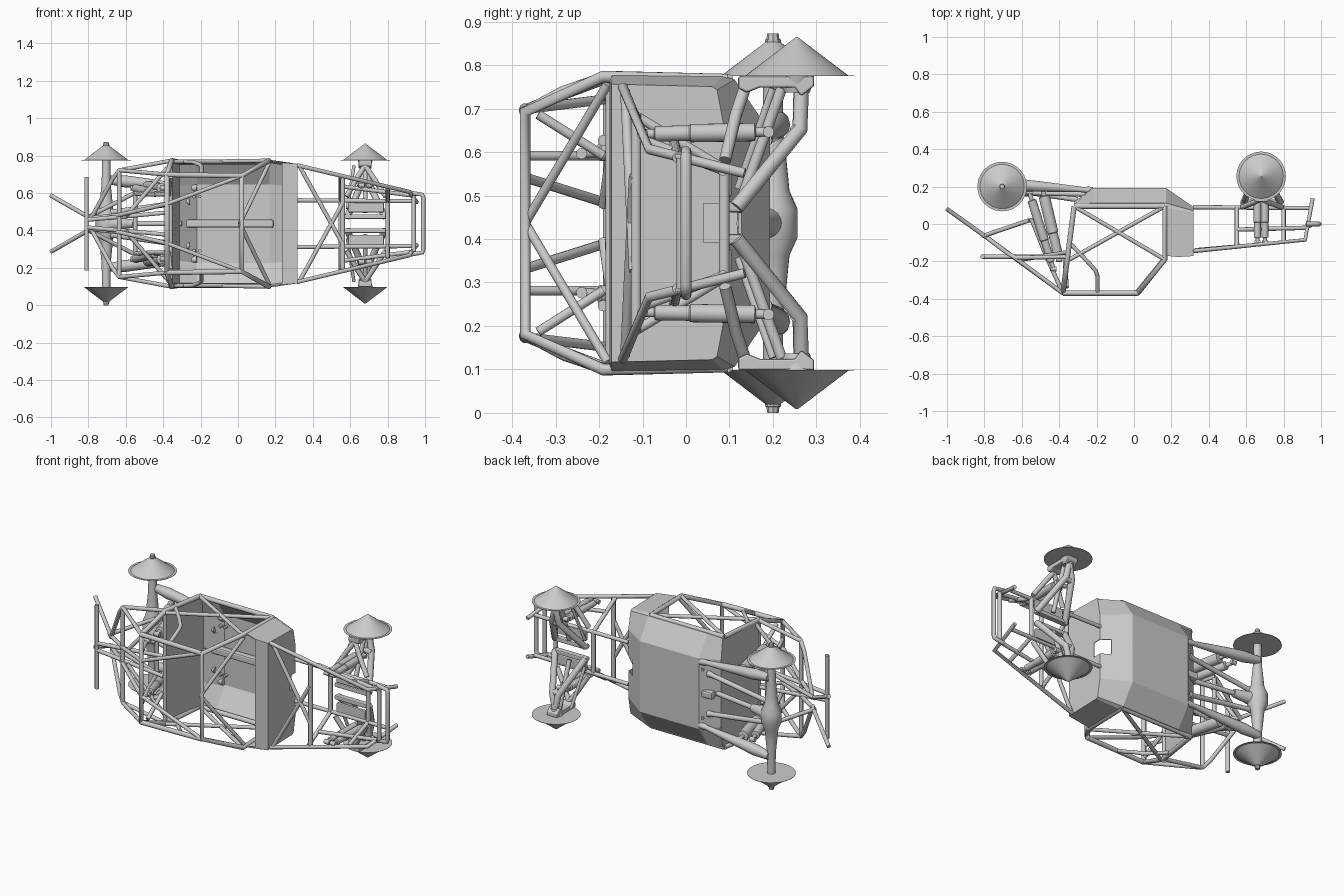
import bpy, bmesh, math
from mathutils import Vector

if "Cube" in bpy.data.objects:
    bpy.data.objects.remove(bpy.data.objects["Cube"])

C = 0.4365  # mid plane height: the buggy lies on its side, roof towards -y


def P(x, y, w, s=1):
    return Vector((x, y, C + s * w))


def mesh_object(name, bm, smooth=True):
    bmesh.ops.recalc_face_normals(bm, faces=bm.faces)
    me = bpy.data.meshes.new(name)
    bm.to_mesh(me)
    bm.free()
    ob = bpy.data.objects.new(name, me)
    bpy.context.collection.objects.link(ob)
    if smooth:
        bpy.ops.object.select_all(action='DESELECT')
        ob.select_set(True)
        bpy.context.view_layer.objects.active = ob
        bpy.ops.object.shade_smooth_by_angle(angle=math.radians(35))
    return ob


def tubes(name, paths, r=0.0125, both=True):
    """Round tubes along (x, y, w) paths, optionally mirrored in w."""
    cu = bpy.data.curves.new(name, 'CURVE')
    cu.dimensions, cu.bevel_depth, cu.bevel_resolution = '3D', r, 3
    cu.use_fill_caps = True
    for path in paths:
        for s in ((1, -1) if both else (1,)):
            sp = cu.splines.new('POLY')
            sp.points.add(len(path) - 1)
            for p, q in zip(sp.points, path):
                p.co = (*P(*q, s), 1)
    bpy.context.collection.objects.link(bpy.data.objects.new(name, cu))


def hoop(pts):
    return pts + [(x, y, -w) for x, y, w in reversed(pts)]


def lathe(name, a, b, profile, both=True, n=20):
    """Revolved part from a to b; profile = (fraction, radius)."""
    bm = bmesh.new()
    for s in ((1, -1) if both else (1,)):
        A, B = P(*a, s), P(*b, s)
        rot = (B - A).to_track_quat('Z', 'Y')
        rings = []
        for t, r in profile:
            rings.append([bm.verts.new(A.lerp(B, t) + rot @ Vector(
                (r * math.cos(k * math.tau / n), r * math.sin(k * math.tau / n), 0))) for k in range(n)])
        for r0, r1 in zip(rings, rings[1:]):
            for k in range(n):
                bm.faces.new((r0[k], r0[(k + 1) % n], r1[(k + 1) % n], r1[k]))
        bm.faces.new(rings[0])
        bm.faces.new(rings[-1])
    return mesh_object(name, bm)


def plate(name, outline, x0, x1, bevel=.005):
    """Mirrored plate: (y, w) outline extruded along x."""
    bm = bmesh.new()
    for s in (1, -1):
        f = bm.faces.new([bm.verts.new(P(x0, y, w, s)) for y, w in outline])
        new = bmesh.ops.extrude_face_region(bm, geom=[f])['geom']
        bmesh.ops.translate(bm, vec=(x1 - x0, 0, 0), verts=[g for g in new if isinstance(g, bmesh.types.BMVert)])
        bm.faces.new([v for v in f.verts]) if not f.is_valid else None
    ob = mesh_object(name, bm, False)
    m = ob.modifiers.new('bevel', 'BEVEL')
    m.width, m.segments = bevel, 2
    return ob


def box(name, lo, hi, both=True, bevel=0.006):
    bm = bmesh.new()
    for s in ((1, -1) if both else (1,)):
        a, b = P(*lo, s), P(*hi, s)
        vs = bmesh.ops.create_cube(bm, size=1)['verts']
        for v in vs:
            v.co = Vector([(a[i] + b[i]) / 2 + v.co[i] * abs(b[i] - a[i]) for i in range(3)])
    ob = mesh_object(name, bm, False)
    if bevel:
        m = ob.modifiers.new('bevel', 'BEVEL')
        m.width, m.segments = bevel, 2
    return ob


# cabin tub: lofted floor, firewall, nose face and cowl in one sheet
bm = bmesh.new()
sections = [(-.315, [(.085, .333), (.105, .323), (.12, .20)]),
            (-.22, [(.085, .335), (.11, .328), (.19, .21)]),
            (.17, [(.085, .335), (.11, .328), (.19, .21)]),
            (.315, [(.06, .312), (.07, .305), (.09, .20)])]
rows = [[bm.verts.new(P(x, y, w)) for y, w in pr] +
        [bm.verts.new(P(x, y, w, -1)) for y, w in reversed(pr)] for x, pr in sections]
for r0, r1 in zip(rows, rows[1:]):
    for k in range(5):
        bm.faces.new((r0[k], r0[k + 1], r1[k + 1], r1[k]))
fw = [bm.verts.new(P(-.365, -.175, .335, s)) for s in (1, -1)]
nose = [bm.verts.new(P(.315, -.17, .318, s)) for s in (1, -1)]
lip = [bm.verts.new(P(.235, -.175, .323, s)) for s in (1, -1)]
dash = [bm.verts.new(P(.17, -.17, .338, s)) for s in (1, -1)]
bm.faces.new([fw[0]] + rows[0] + [fw[1]])
bm.faces.new([nose[0]] + rows[3] + [nose[1]])
bm.faces.new((nose[0], nose[1], lip[1], lip[0]))
for i, e in ((0, 0), (1, 5)):
    bm.faces.new((dash[i], lip[i], nose[i], rows[3][e], rows[2][e]))
tub = mesh_object('cabin_tub', bm, False)
m = tub.modifiers.new('thickness', 'SOLIDIFY')
m.thickness, m.offset = 0.006, 0
# steering opening in the nose
cutter = box('nose_opening_cutter', (.265, .04, -.045), (.36, .15, .045), False, 0)
cutter.hide_render = True
cutter.hide_set(True)
m = tub.modifiers.new('opening', 'BOOLEAN')
m.operation, m.object = 'DIFFERENCE', cutter
# transmission tunnel and seat brackets
box('tunnel', (-.30, .145, -.022), (.19, .185, .022), False, .01)
for x in (-.235, -.205):
    lathe('seat_bolt', (x, .185, .145), (x, .165, .145), [(0, .009), (1, .009)])

# cabin cage
roof_r, roof_f = (-.38, -.37, .262), (.02, -.37, .256)
belt_r, sill_r = (-.355, -.175, .337), (-.32, .095, .33)
scr, sill_f = (.165, -.19, .337), (.165, .095, .33)
tubes('main_hoop', [hoop([sill_r, belt_r, roof_r])], .014, False)
tubes('screen_hoop', [hoop([sill_f, scr, roof_f])], .014, False)
tubes('roof_and_sill_rails', [[roof_r, roof_f], [sill_r, sill_f]], .014)
tubes('side_braces', [[(-.345, -.19, .332), sill_f], [sill_r, scr],
                      [(-.335, -.11, .333), (-.24, -.21, .33), (-.205, -.25, .316), (-.195, -.28, .306), (-.195, -.37, .258)]], .011)
tubes('roof_braces', [[roof_f, (-.38, -.37, .105)], [(.01, -.37, 0), (.165, -.18, .32)]], .011)
tubes('roof_cross', [hoop([(-.36, -.175, .335)])], .011, False)

# rear cage and tail
tail, knee = (-.79, -.07, .02), (-.635, -.18, .285)
tubes('rear_cage', [[roof_r, (-.61, -.2, .283), knee, (-.67, -.16, .24), tail], [belt_r, knee],
                    [(-.38, -.37, .105), (-.64, -.18, .045), (-.79, -.07, .03), (-1, .08, .15)],
                    [(-.38, -.37, .155), (-.47, -.17, .155), (-.55, .03, .16)],
                    [(-.36, -.34, .25), (-.37, -.19, .155)],
                    [(-.35, -.15, .33), (-.60, -.19, .04)],
                    [(-.81, -.065, .03), (-.56, .02, .16)],
                    [(-.37, -.175, .06), (-.81, -.175, .02)]], .0115)
tubes('rear_cross_tubes', [hoop([knee]), hoop([(-.81, -.175, .25)]), hoop([(-.55, .02, .16)])], .012, False)

# front frame
up_b, up_f, low_f = (.315, -.145, .312), (.915, -.085, .17), (.955, .135, .115)
tubes('front_frame', [[up_b, up_f, low_f], [(.315, .09, .125), (.94, .085, .12)],
                      [(.33, -.14, .305), (.56, -.12, -.11)],
                      [(.55, .088, .125), (.55, -.12, .25)], [(.8, .088, .12), (.8, -.095, .19)],
                      [(.55, -.03, .2), (.935, -.02, .15)]], .0115)
tubes('front_cross_tubes', [hoop([(.94, -.01, .15)]), hoop([(.55, .088, .125)]),
                            hoop([(.8, .088, .12)]), hoop([(.56, -.115, .25)]),
                            hoop([(.92, 0, .165), (.985, 0, .155), (.99, 0, .14)])], .0125, False)

# hub cones with thin flanges
for name, x, y in (('front', .68, .255), ('rear', -.705, .20)):
    lathe(name + '_hub_cone', (x, y, .339), (x, y, .428), [(0, .119), (1, .002)], n=40)
    lathe(name + '_hub_flange', (x, y, .338), (x, y, .3395), [(0, .132), (1, .132)], n=40)
lathe('rear_hub_nut', (-.705, .2, .40), (-.705, .2, .4365),
      [(0, .018), (.6, .018), (.62, .015), (1, .013)], n=8)

# rear axle, differential, trailing arms, shocks
lathe('rear_axle', (-.705, .20, -.34), (-.705, .20, .34),
      [(0, .022), (.18, .024), (.3, .032), (.39, .038), (.45, .056), (.55, .056),
       (.61, .038), (.7, .032), (.82, .024), (1, .022)], False, 24)
lathe('axle_pinion', (-.705, .19, 0), (-.56, .17, 0), [(0, .045), (.5, .032), (1, .022)], False)
lathe('drive_shaft', (-.57, .17, 0), (-.30, .13, 0), [(0, .014), (1, .014)], False)
lathe('trailing_arm', (-.70, .215, .235), (-.22, .18, .19),
      [(0, .022), (.2, .032), (.4, .028), (.9, .014), (.94, .018), (1, .018)], n=12)
lathe('upper_link', (-.68, .17, .06), (-.26, .16, .12), [(0, .02), (.06, .014), (.94, .014), (1, .02)], n=12)


def shock(name, a, b, r):
    lathe(name, a, b, [(0, .011), (.1, .011), (.11, r), (.62, r), (.63, r * .85), (.9, r * .85), (.91, .011), (1, .011)])
    for p in (a, b):
        lathe(name + '_eye', (p[0] - .016, *p[1:]), (p[0] + .016, *p[1:]), [(0, .013), (1, .013)], n=12)


shock('rear_inner_shock', (-.49, .19, .20), (-.40, -.19, .19), .03)
shock('rear_outer_shock', (-.56, .17, .19), (-.43, -.24, .16), .024)
shock('front_shock', (.66, .19, .21), (.66, -.10, .205), .021)
shock('front_bypass_shock', (.70, .19, .21), (.70, -.10, .205), .021)

# front suspension: uprights, lower and upper A arms, tie rods, driveline
plate('front_upright', [(.12, .338), (.295, .338), (.295, .315), (.265, .292), (.25, .312),
                        (.17, .312), (.14, .30), (.12, .31)], .645, .715)
lathe('upright_spindle', (.68, .255, .30), (.68, .255, .34), [(0, .03), (1, .04)])
tubes('lower_arm', [[(.68, .265, .31), (.66, .262, .215), (.585, .115, .035)],
                    [(.68, .265, .31), (.70, .262, .215), (.785, .115, .035)],
                    [(.655, .255, .21), (.71, .255, .21)]], .018)
tubes('upper_arm', [[(.68, .135, .31), (.64, .115, .25), (.58, .09, .145)],
                    [(.68, .135, .31), (.72, .115, .25), (.79, .09, .145)]], .014)
tubes('tie_rod', [[(.62, .2, .31), (.585, .12, .08)]], .009)
tubes('front_half_shaft', [[(.68, .22, .31), (.68, .13, .06)]], .013)
box('arm_mount_rail', (.57, .095, .025), (.79, .13, .05))
box('skid_rail', (.59, .085, .06), (.78, .105, .12))
